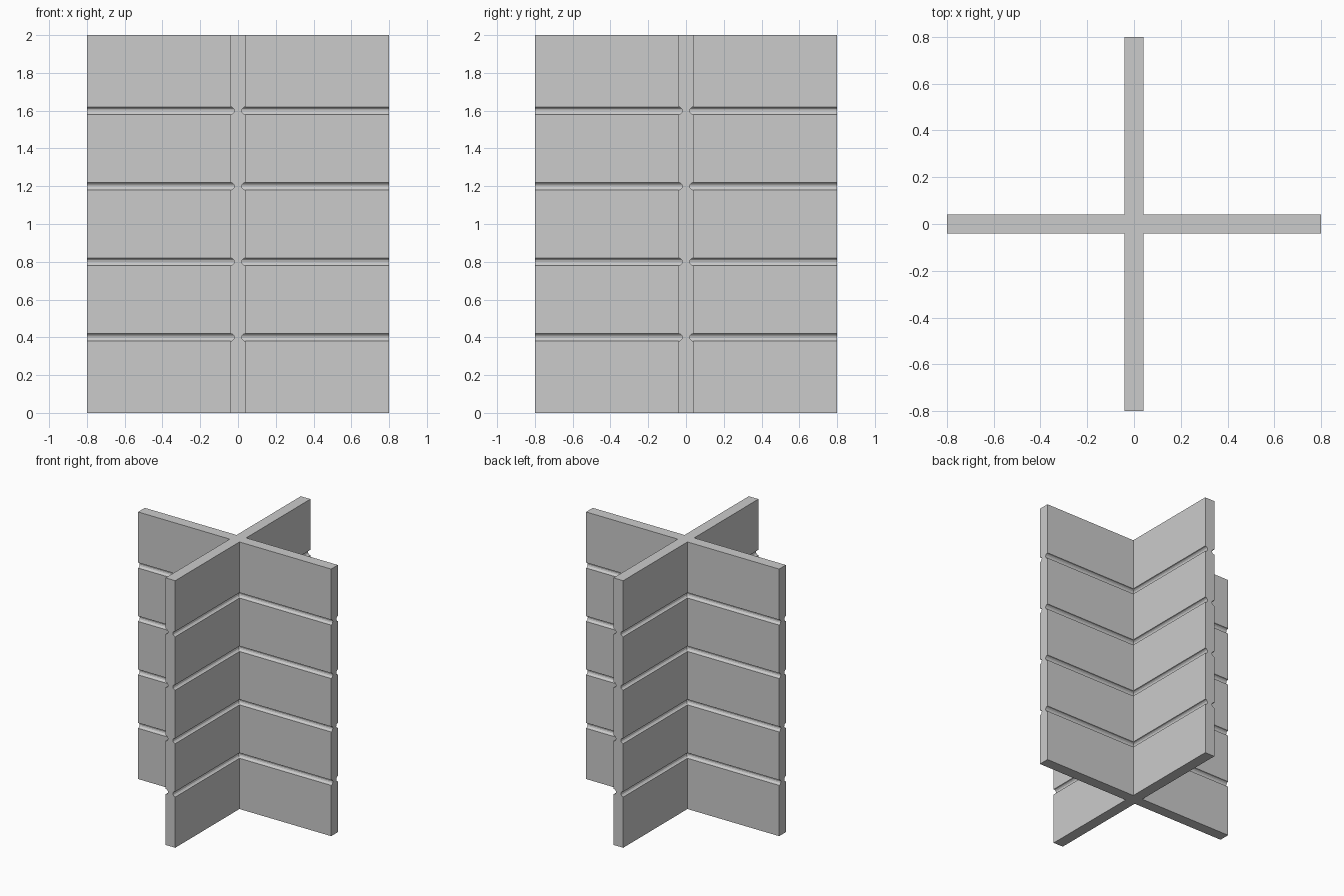
import bpy, bmesh, math

if "Cube" in bpy.data.objects:
    bpy.data.objects.remove(bpy.data.objects["Cube"])

HEIGHT, REACH, HALF = 2.0, 0.8, 0.04   # overall height, wing length, half thickness
GROOVE_R, STEPS = 0.02, 6              # half-round groove radius and facets


def cross_section(t):
    """Plus-shaped outline with half thickness t."""
    arm = [(REACH, -t), (REACH, t), (t, t)]
    pts = []
    for k in range(4):
        c, s = [(1, 0), (0, 1), (-1, 0), (0, -1)][k]
        pts += [(c * x - s * y, s * x + c * y) for x, y in arm]
    return pts


# Vertical profile: (z, half thickness), dipping in at every groove
levels = [(0, HALF)]
for i in range(1, 5):
    for k in range(STEPS + 1):
        a = math.pi * k / STEPS
        levels.append((0.4 * i - GROOVE_R * math.cos(a), HALF - GROOVE_R * math.sin(a)))
levels.append((HEIGHT, HALF))

# Loft the outlines into one solid grooved cross
bm = bmesh.new()
rings = [[bm.verts.new((x, y, z)) for x, y in cross_section(t)] for z, t in levels]
for lo, hi in zip(rings, rings[1:]):
    n = len(lo)
    for j in range(n):
        bm.faces.new((lo[j], lo[(j + 1) % n], hi[(j + 1) % n], hi[j]))
bm.faces.new(rings[0][::-1])
bm.faces.new(rings[-1])
bmesh.ops.recalc_face_normals(bm, faces=bm.faces)

# Merge the flat wing tips into single faces
bmesh.ops.dissolve_limit(bm, angle_limit=0.01, verts=bm.verts, edges=bm.edges)

mesh = bpy.data.meshes.new("grooved_cross_panel")
bm.to_mesh(mesh)
bm.free()
bpy.context.collection.objects.link(bpy.data.objects.new("grooved_cross_panel", mesh))
